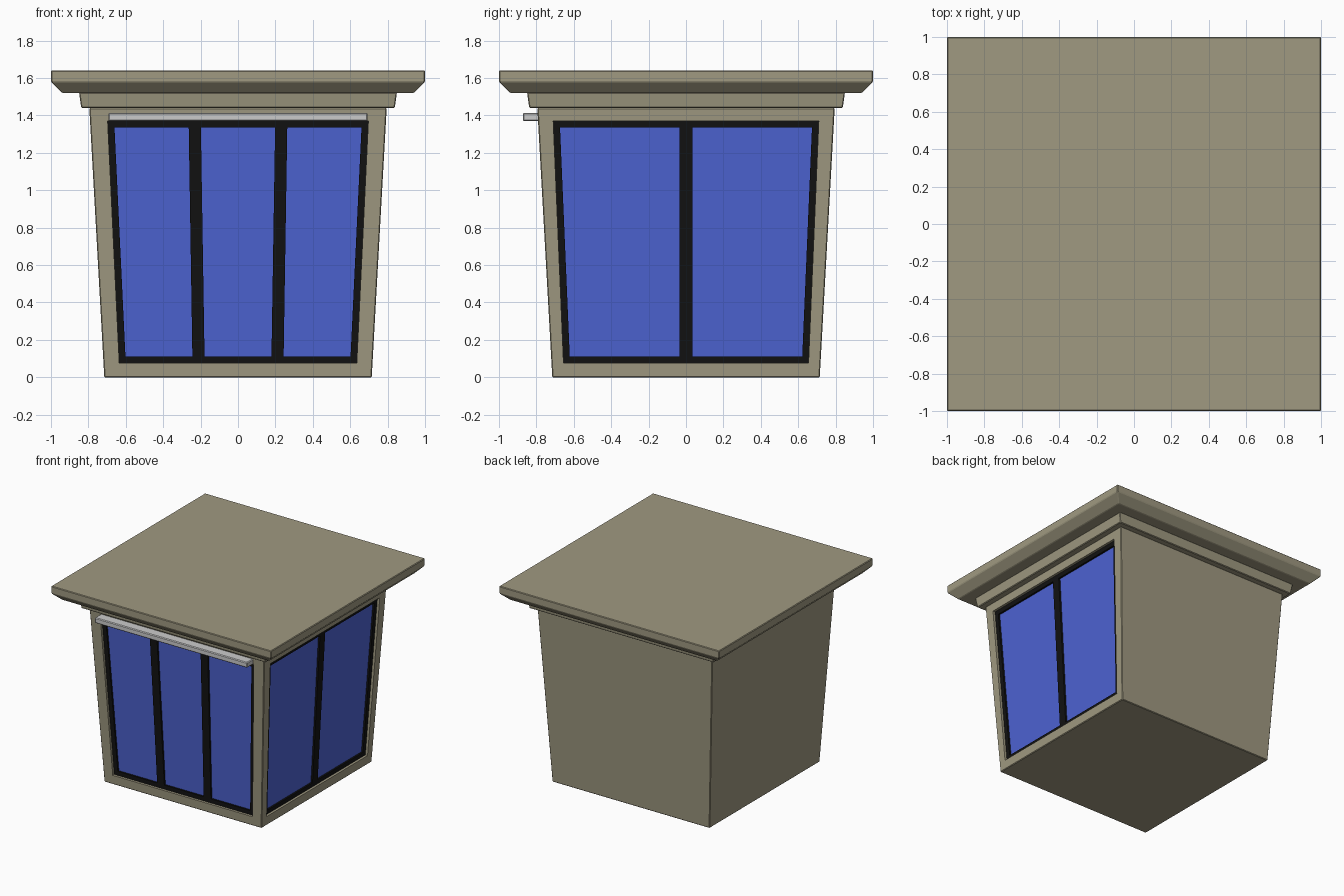
import bpy, bmesh

if "Cube" in bpy.data.objects:
    bpy.data.objects.remove(bpy.data.objects["Cube"])


def material(name, rgb):
    m = bpy.data.materials.new(name)
    m.diffuse_color = (*rgb, 1)
    m.use_nodes = True
    m.node_tree.nodes["Principled BSDF"].inputs["Base Color"].default_value = m.diffuse_color
    return m


STONE = material("stone", (0.35, 0.32, 0.22))
BLACK = material("black_frame", (0.006, 0.006, 0.006))
BLUE = material("blue_glass", (0.075, 0.125, 0.65))


def make_object(name, rings, mat=None, bevel=0.0):
    """Loft a closed solid through a stack of four-point rings."""
    bm = bmesh.new()
    loops = [[bm.verts.new(p) for p in ring] for ring in rings]
    for a, b in zip(loops, loops[1:]):
        for i in range(4):
            j = (i + 1) % 4
            bm.faces.new((a[i], a[j], b[j], b[i]))
    bm.faces.new(loops[0])
    bm.faces.new(loops[-1])
    bmesh.ops.recalc_face_normals(bm, faces=bm.faces)
    if bevel:
        bmesh.ops.bevel(bm, geom=bm.edges[:], offset=bevel, segments=1,
                        affect='EDGES', profile=0.5)
    mesh = bpy.data.meshes.new(name)
    bm.to_mesh(mesh)
    bm.free()
    if mat:
        mesh.materials.append(mat)
    ob = bpy.data.objects.new(name, mesh)
    bpy.context.collection.objects.link(ob)
    return ob


def tiers(name, profile, bevel=0.005):
    """Square solid from (half width, height) pairs."""
    return make_object(name, [[(-h, -h, z), (h, -h, z), (h, h, z), (-h, h, z)]
                              for h, z in profile], STONE, bevel)


def wall(z):
    return 0.715 + 0.08 * z / 1.44


def panel(name, side, low, high, z0, z1, outer, inner, mat=None):
    """Slab lying in a sloped wall; low/high are its left-right extents at
    z0/z1, outer/inner are depths behind the wall surface."""
    def point(u, z, depth):
        d = wall(z) - depth
        return (u, -d, z) if side == "front" else (d, u, z)
    rings = [[point(low[0], z0, d), point(low[1], z0, d),
              point(high[1], z1, d), point(high[0], z1, d)]
             for d in (outer, inner)]
    return make_object(name, rings, mat)


# Tapered body and stepped roof
body = tiers("body", [(wall(0), 0), (wall(1.44), 1.44)])
tiers("cornice", [(0.838, 1.44), (0.85, 1.522)])
tiers("roof", [(0.94, 1.52), (1.0, 1.58), (1.0, 1.64)])

Z0, Z1, BORDER = 0.075, 1.37, 0.035


def window(side, bottom, top, count, mullion):
    def half(z):
        return bottom + (top - bottom) * (z - Z0) / (Z1 - Z0)

    # Recess cut into the body
    cutter = panel(side + "_recess_cutter", side, (-bottom, bottom),
                   (-top, top), Z0, Z1, -0.05, 0.05)
    cutter.hide_render = True
    cutter.hide_viewport = True
    cut = body.modifiers.new(side + "_recess", 'BOOLEAN')
    cut.operation = 'DIFFERENCE'
    cut.solver = 'EXACT'
    cut.object = cutter

    # Top and bottom rails
    za, zb = Z0 + BORDER, Z1 - BORDER
    for label, a, b in (("bottom", Z0, za), ("top", zb, Z1)):
        panel(f"{side}_{label}_rail", side, (-half(a), half(a)),
              (-half(b), half(b)), a, b, 0.02, 0.05, BLACK)

    # Pane extents at a height, evenly divided between the mullions
    def panes(z):
        h = half(z) - BORDER
        w = (2 * h - mullion * (count - 1)) / count
        return [(-h + i * (w + mullion), -h + i * (w + mullion) + w)
                for i in range(count)]
    lo, hi = panes(za), panes(zb)
    for i in range(count):
        panel(f"{side}_glass_{i + 1}", side, lo[i], hi[i], za, zb,
              0.035, 0.05, BLUE)

    # Stiles and mullions fill the gaps beside the panes
    def gaps(z, ext):
        edges = [-half(z)] + [u for e in ext for u in e] + [half(z)]
        return list(zip(edges[::2], edges[1::2]))
    for i, (a, b) in enumerate(zip(gaps(za, lo), gaps(zb, hi))):
        panel(f"{side}_upright_{i + 1}", side, a, b, za, zb,
              0.02, 0.05, BLACK)


window("front", 0.635, 0.697, 3, 0.065)
window("right", 0.655, 0.71, 2, 0.067)

# Light bar above the front window
make_object("light_bar", [[(-0.693, y, 1.37), (0.693, y, 1.37),
                           (0.693, y, 1.414), (-0.693, y, 1.414)]
                          for y in (-0.872, -0.775)], None, 0.006)
